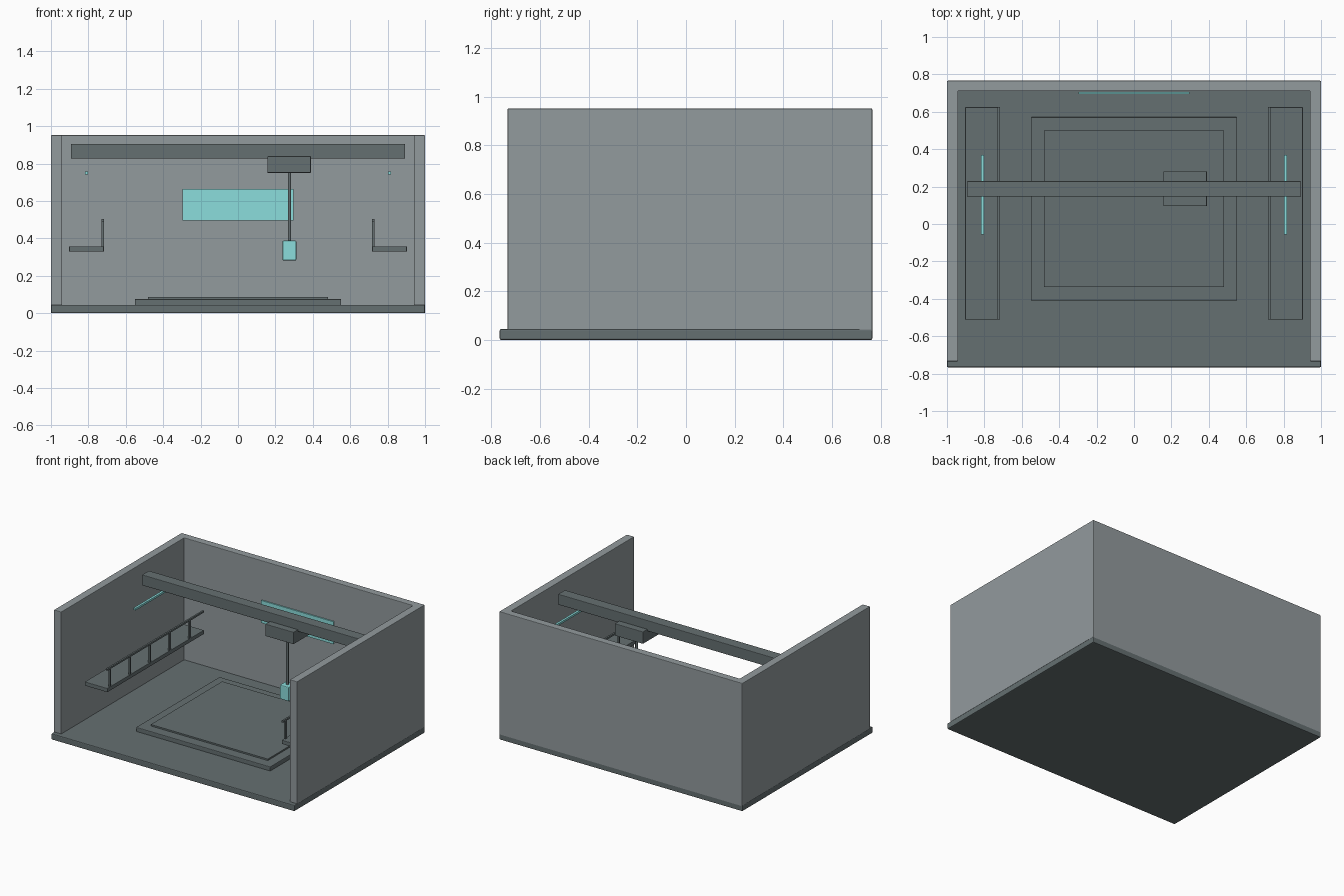
import bpy
import math

if "Cube" in bpy.data.objects:
    bpy.data.objects.remove(bpy.data.objects["Cube"])


def material(name, rgb):
    m = bpy.data.materials.new(name)
    m.diffuse_color = (*rgb, 1)
    m.use_nodes = True
    m.node_tree.nodes["Principled BSDF"].inputs["Base Color"].default_value = m.diffuse_color
    return m


wall_grey = material("wall grey", (0.29, 0.325, 0.34))
steel_grey = material("steel grey", (0.13, 0.16, 0.165))
glow_cyan = material("glow cyan", (0.26, 0.73, 0.72))


def box(name, x, y, z, mat, bevel=0.0):
    """Box from (min, max) ranges, with an optional small edge bevel."""
    bpy.ops.mesh.primitive_cube_add(
        size=1, location=[sum(r) / 2 for r in (x, y, z)])
    ob = bpy.context.object
    ob.name = name
    ob.scale = [r[1] - r[0] for r in (x, y, z)]
    bpy.ops.object.transform_apply(location=False, rotation=False, scale=True)
    ob.data.materials.append(mat)
    if bevel:
        mod = ob.modifiers.new("edge", 'BEVEL')
        mod.width = bevel
        mod.segments = 2
    return ob


def pair(name, x, y, z, mat, bevel=0.0):
    """The same box on the right and the left side."""
    box(name + "_right", x, y, z, mat, bevel)
    box(name + "_left", (-x[1], -x[0]), y, z, mat, bevel)


# Room shell: floor slab, back wall, side walls
box("floor", (-1, 1), (-0.766, 0.766), (0, 0.045), steel_grey, 0.006)
box("back_wall", (-0.999, 0.999), (0.711, 0.766), (0.035, 0.952), wall_grey, 0.004)
pair("side_wall", (0.94, 1), (-0.734, 0.765), (0.042, 0.952), wall_grey, 0.004)

# Raised pad with a thin inner plate
box("pad", (-0.552, 0.552), (-0.41, 0.571), (0.04, 0.076), steel_grey, 0.005)
box("pad_plate", (-0.481, 0.481), (-0.337, 0.501), (0.07, 0.087), steel_grey)

# Side walkways with railings
pair("walkway", (0.717, 0.903), (-0.511, 0.625), (0.329, 0.358), steel_grey, 0.003)
pair("rail", (0.716, 0.729), (-0.511, 0.625), (0.49, 0.503), steel_grey)
for i in range(5):
    y = -0.475 + 0.234 * i
    pair(f"rail_post_{i + 1}", (0.716, 0.729), (y - 0.007, y + 0.007),
         (0.355, 0.492), steel_grey)

# Light strips and wall display
pair("light_strip", (0.802, 0.819), (-0.057, 0.37), (0.742, 0.757), glow_cyan)
box("display", (-0.297, 0.297), (0.696, 0.705), (0.497, 0.664), glow_cyan)

# Overhead crane: beam, trolley, cable, load block
box("crane_beam", (-0.893, 0.893), (0.147, 0.229), (0.826, 0.905), steel_grey, 0.004)
box("trolley", (0.157, 0.39), (0.095, 0.281), (0.75, 0.84), steel_grey, 0.004)
bpy.ops.mesh.primitive_cylinder_add(
    vertices=12, radius=0.009, depth=0.38, location=(0.275, 0.188, 0.57))
cable = bpy.context.object
cable.name = "cable"
cable.data.materials.append(steel_grey)
bpy.ops.object.shade_smooth_by_angle(angle=math.radians(40))
box("load_block", (0.238, 0.312), (0.151, 0.225), (0.282, 0.388), glow_cyan, 0.006)
